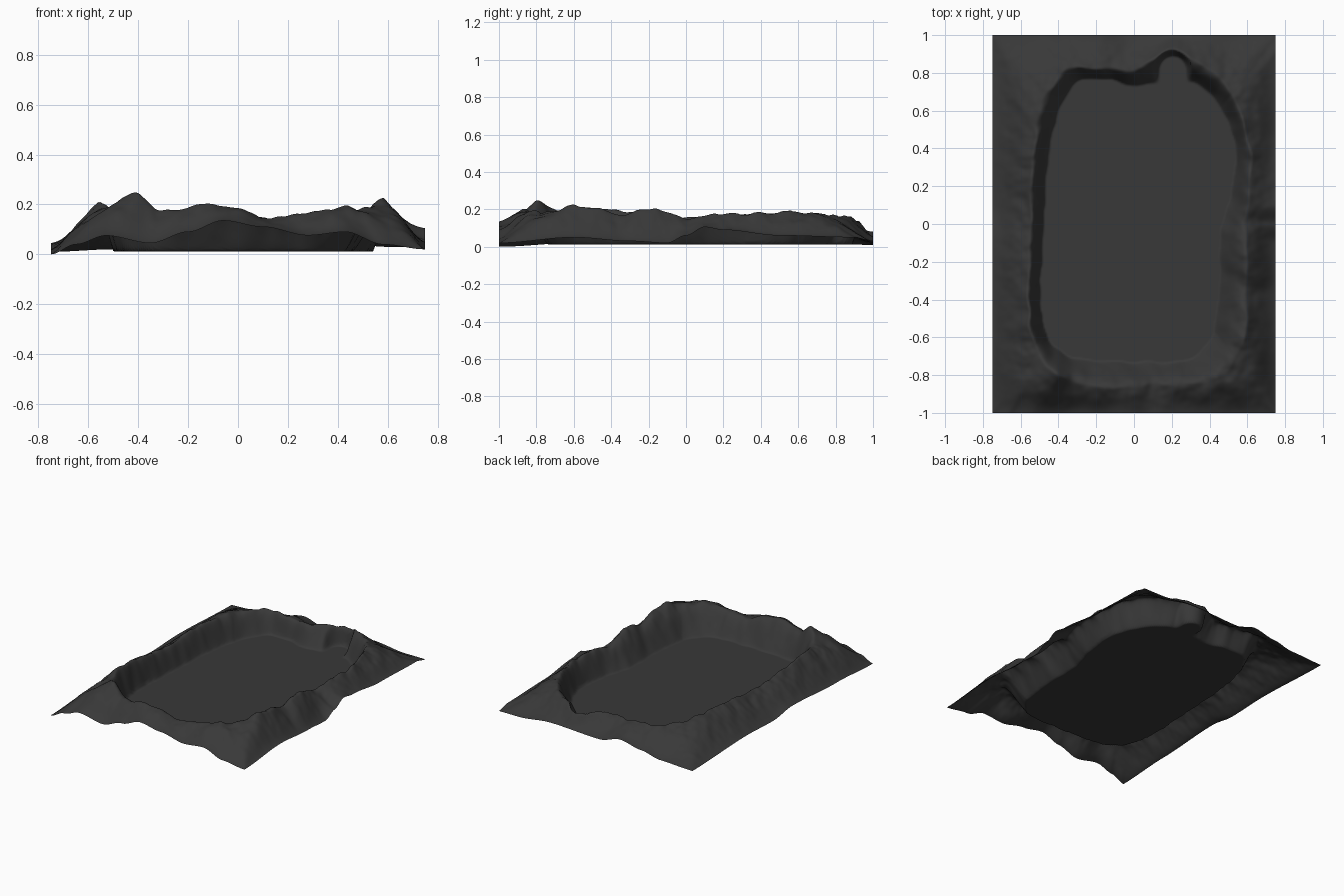
import bpy, bmesh, math
from mathutils import Vector, noise

if "Cube" in bpy.data.objects:
    bpy.data.objects.remove(bpy.data.objects["Cube"])

HX, HY, FLOOR = 0.75, 1.0, 0.011

# Outline of the flat basin floor (x, y), counter-clockwise
floor_pts = [(0.46, -0.1), (0.48, 0.02), (0.525, 0.2), (0.535, 0.42), (0.47, 0.6), (0.32, 0.74), (0.15, 0.75),
             (-0.02, 0.735), (-0.15, 0.77), (-0.3, 0.75), (-0.41, 0.58), (-0.46, 0.3), (-0.48, 0.0),
             (-0.495, -0.3), (-0.48, -0.54), (-0.4, -0.67), (-0.28, -0.72), (0.0, -0.73), (0.28, -0.72),
             (0.4, -0.62), (0.45, -0.4)]
# Crest of the surrounding ridge (x, y, height)
ridge_pts = [(0.6, -0.1, .185), (0.59, 0.02, .145), (0.62, 0.13, .175), (0.62, 0.3, .17), (0.61, 0.42, .185),
             (0.57, 0.6, .185), (0.46, 0.77, .17), (0.33, 0.86, .165), (0.2, 0.925, .135), (0.08, 0.86, .145),
             (-0.03, 0.82, .14), (-0.2, 0.83, .15), (-0.36, 0.82, .155), (-0.47, 0.68, .165), (-0.52, 0.5, .18),
             (-0.54, 0.3, .17), (-0.55, 0.0, .16), (-0.56, -0.25, .18), (-0.56, -0.5, .207), (-0.51, -0.68, .195),
             (-0.41, -0.78, .24), (-0.31, -0.83, .175), (-0.13, -0.86, .2), (0.0, -0.86, .188), (0.1, -0.85, .145),
             (0.25, -0.85, .16), (0.4, -0.83, .19), (0.52, -0.72, .185), (0.58, -0.6, .22), (0.6, -0.42, .19),
             (0.6, -0.32, .165), (0.6, -0.23, .205)]
# Heights along the rectangular border: (position, height) per side
front_edge = [(-.75, 0), (-.65, .04), (-.53, .075), (-.35, .045), (-.2, .09), (-.06, .135), (.1, .11),
              (.28, .076), (.43, .09), (.58, .04), (.75, .02)]
right_edge = [(-1, .02), (-.6, .05), (-.3, .03), (-.1, .02), (0, .06), (.1, .105), (.2, .09), (.5, .06),
              (.9, .05), (1, .03)]
back_edge = [(-.75, .01), (-.5, .02), (-.35, .05), (-.19, .08), (-.03, .04), (.35, .055), (.6, .03), (.75, .03)]
left_edge = [(-1, 0), (-.6, .02), (-.1, .045), (.1, .02), (.4, .03), (1, .01)]


def smooth(t):
    t = max(0.0, min(1.0, t))
    return t * t * (3 - 2 * t)


def square_polar(x, y):
    """Angle round the rectangle and distance from centre (1 on the border)."""
    return math.atan2(y / HY, x / HX), max(abs(x) / HX, abs(y) / HY)


def margin(x, y):
    """Rounded measure of distance to the border (0 on the border)."""
    a, b = 1 - (x / HX) ** 2, 1 - (y / HY) ** 2
    if a < 1e-5 or b < 1e-5:
        return 0.0
    return (a ** -3 + b ** -3) ** (-1 / 3)


def ring_table(pts, n=720, sub=24):
    """Closed spline through pts, resampled by angle to (distance, height)."""
    samples = []
    for i in range(len(pts)):
        p0, p1, p2, p3 = [Vector(tuple(pts[(i + k) % len(pts)]) + (0,) * (3 - len(pts[0]))) for k in (-1, 0, 1, 2)]
        for k in range(sub):
            t = k / sub
            p = 0.5 * (2 * p1 + (p2 - p0) * t + (2 * p0 - 5 * p1 + 4 * p2 - p3) * t * t
                       + (3 * p1 - p0 - 3 * p2 + p3) * t ** 3)
            samples.append((*square_polar(p.x, p.y), p.z))
    samples.sort()
    a, b = samples[0], samples[-1]
    samples = [(b[0] - math.tau, b[1], b[2])] + samples + [(a[0] + math.tau, a[1], a[2])]
    table, j = [], 0
    for i in range(n + 1):
        ang = -math.pi + math.tau * i / n
        while j < len(samples) - 2 and samples[j + 1][0] < ang:
            j += 1
        s, e = samples[j], samples[j + 1]
        f = (ang - s[0]) / max(e[0] - s[0], 1e-6)
        table.append((s[1] + (e[1] - s[1]) * f, s[2] + (e[2] - s[2]) * f))
    return table


def look_up(table, ang):
    f = (ang + math.pi) / math.tau * (len(table) - 1)
    i = min(int(f), len(table) - 2)
    return [a + (b - a) * (f - i) for a, b in zip(table[i], table[i + 1])]


def along(keys, v):
    for (a, ha), (b, hb) in zip(keys, keys[1:]):
        if v <= b:
            return ha + (hb - ha) * smooth((v - a) / (b - a))
    return keys[-1][1]


def border_height(x, y, m):
    u, v = x / m, y / m
    if abs(x) / HX > abs(y) / HY:
        return along(right_edge if x > 0 else left_edge, v)
    return along(back_edge if y > 0 else front_edge, u)


floor_ring, ridge_ring = ring_table(floor_pts), ring_table(ridge_pts)


def height(x, y):
    ang, m = square_polar(x, y)
    if m < 0.3:
        return FLOOR
    mf = look_up(floor_ring, ang)[0]
    mr, hr = look_up(ridge_ring, ang)
    # rocky lumps, and a wandering crest line
    mr = max(mr + 0.02 * noise.noise(Vector((x * 9, y * 9, 1.5))), mf + 0.04)
    mf += 0.012 * noise.noise(Vector((x * 12, y * 12, 5.5)))
    rough = noise.noise(Vector((x * 12, y * 12, 3.1))) * .014 + noise.noise(Vector((x * 26, y * 26, 7.7))) * .006
    if m <= mf:
        return FLOOR
    if m < mr:                                   # inner cliff
        t = (m - mf) / (mr - mf)
        w = 0.4 * smooth(t) + 0.6 * math.sin(t * math.pi / 2)
        h = FLOOR + (hr - FLOOR) * w + rough * w
    else:                                        # outer slope, hollower on the sides and back than the front
        t = 1 - margin(x, y) / margin(x * mr / m, y * mr / m)
        hollow = 0.45 * smooth((y + 0.85) / 0.3)
        w = 0.55 * smooth(t) + 0.45 * t
        w += hollow * (1 - (1 - t) ** 2 - w)
        h = hr + (border_height(x, y, m) - hr) * w + rough * (1 - t)
    # round alcove cut into the back wall
    d = math.hypot(x - 0.205, y - max(0.7, min(0.82, y)))
    return max(0.0, FLOOR + (h - FLOOR) * smooth((d - 0.068) / 0.035))


# Rocky basin: fine grid displaced into a walled arena
bm = bmesh.new()
bmesh.ops.create_grid(bm, x_segments=180, y_segments=240, size=1.0)
for v in bm.verts:
    v.co.x *= HX
    v.co.z = height(v.co.x, v.co.y)
mesh = bpy.data.meshes.new("rocky_basin")
bm.to_mesh(mesh)
bm.free()
mesh.polygons.foreach_set("use_smooth", [True] * len(mesh.polygons))
basin = bpy.data.objects.new("rocky_basin", mesh)
bpy.context.collection.objects.link(basin)

mat = bpy.data.materials.new("dark_rock")
mat.diffuse_color = (0.04, 0.04, 0.04, 1)
mat.use_nodes = True
mat.node_tree.nodes["Principled BSDF"].inputs["Base Color"].default_value = mat.diffuse_color
mesh.materials.append(mat)
